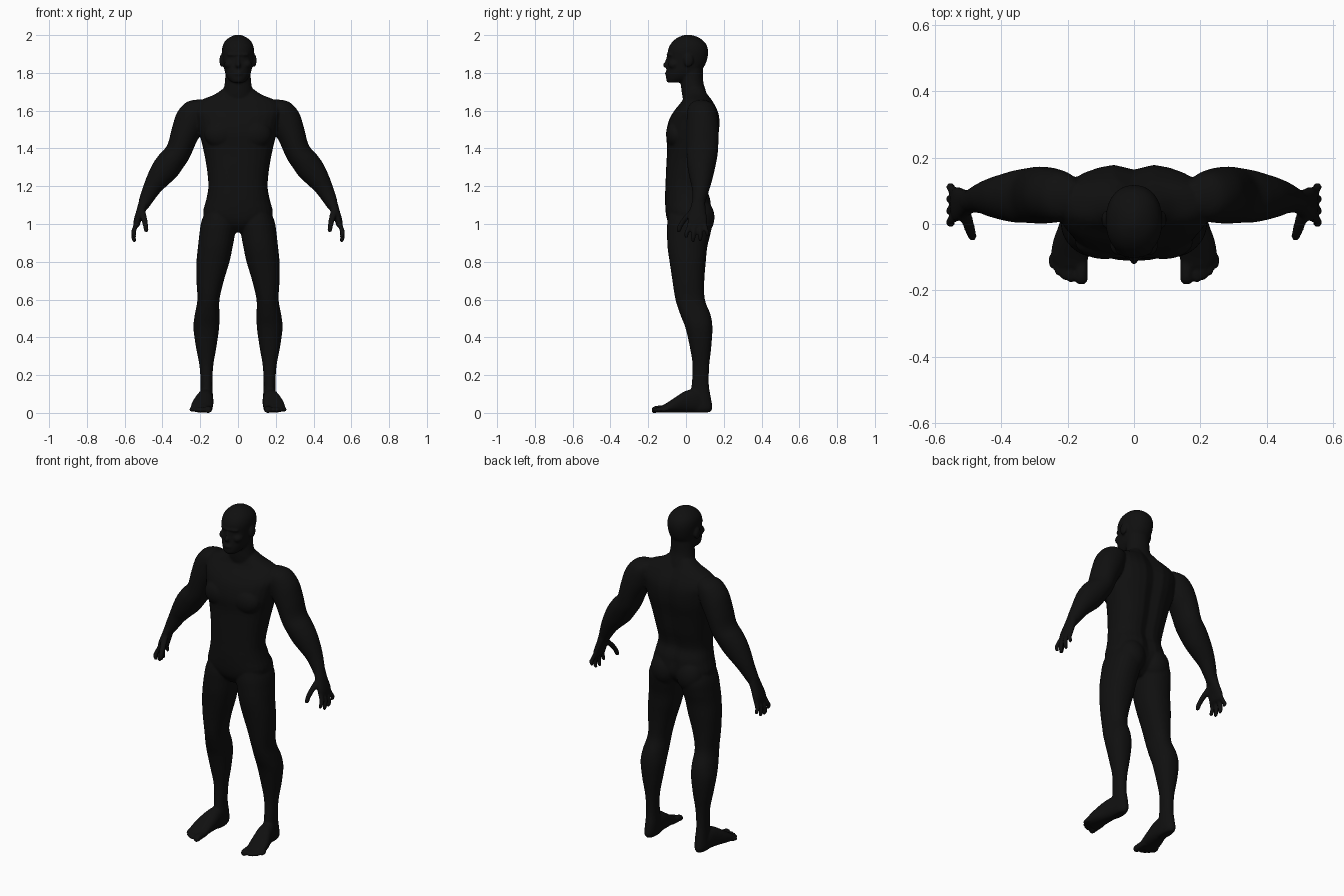
import bpy, bmesh, math
from mathutils import Vector, Matrix

X, Y, Z = Vector((1, 0, 0)), Vector((0, 1, 0)), Vector((0, 0, 1))
bm = bmesh.new()


def loft(stations, u=X, v=Y, power=2.0, segs=28, sub=4):
    """Closed tube through (centre, half width along u, half width along v), smoothed between stations."""
    data = [list(c) + [a, b] for c, a, b in stations]
    rows = []
    for i in range(len(data) - 1):
        p0, p1, p2, p3 = data[max(i - 1, 0)], data[i], data[i + 1], data[min(i + 2, len(data) - 1)]
        for k in range(sub):
            t = k / sub
            rows.append([0.5 * (2 * q1 + (q2 - q0) * t + (2 * q0 - 5 * q1 + 4 * q2 - q3) * t * t
                                + (3 * q1 - q0 - 3 * q2 + q3) * t ** 3)
                         for q0, q1, q2, q3 in zip(p0, p1, p2, p3)])
    rows.append(data[-1])
    rings, faces = [], []
    for x, y, z, a, b in rows:
        ring = []
        for k in range(segs):
            t = 2 * math.pi * k / segs
            c, s = math.cos(t), math.sin(t)
            c = math.copysign(abs(c) ** (2 / power), c)
            s = math.copysign(abs(s) ** (2 / power), s)
            ring.append(bm.verts.new(Vector((x, y, z)) + u * c * max(a, .002) + v * s * max(b, .002)))
        rings.append(ring)
    for r, q in zip(rings, rings[1:]):
        for k in range(segs):
            n = (k + 1) % segs
            faces.append(bm.faces.new((r[k], r[n], q[n], q[k])))
    faces += [bm.faces.new(rings[0]), bm.faces.new(rings[-1])]
    bmesh.ops.recalc_face_normals(bm, faces=faces)
    return [w for r in rings for w in r]


def bounds(rows, power=2.0):
    """Horizontal sections given as (z, x min, x max, y front, y back)."""
    return loft([(((x0 + x1) / 2, (y0 + y1) / 2, z), (x1 - x0) / 2, (y1 - y0) / 2)
                 for z, x0, x1, y0, y1 in rows], power=power)


def blob(centre, size):
    m = Matrix.Translation(centre) @ Matrix.Diagonal((*size, 1))
    bmesh.ops.create_uvsphere(bm, u_segments=24, v_segments=16, radius=1, matrix=m)


# leg: hip, thigh, knee, calf, ankle
bounds([(1.10, .03, .155, -.08, .11), (1.02, .004, .192, -.098, .14), (.95, .015, .204, -.1, .13),
        (.88, .028, .212, -.098, .113), (.8, .045, .22, -.087, .105), (.7, .075, .22, -.072, .097),
        (.6, .098, .215, -.056, .1), (.52, .098, .229, -.03, .13), (.45, .1, .236, -.003, .14),
        (.35, .114, .223, .02, .134), (.25, .131, .204, .035, .123), (.15, .136, .198, .03, .121),
        (.08, .132, .2, .02, .132), (.025, .134, .202, .0, .14), (.003, .145, .19, .015, .125)], 2.2)

# foot: (y, x min, x max, height)
loft([(((a + b) / 2, y, h / 2 + .002), (b - a) / 2, h / 2)
      for y, a, b, h in [(.11, .145, .19, .06), (.06, .133, .208, .12), (.0, .13, .225, .115),
                         (-.05, .132, .243, .085), (-.1, .137, .25, .052), (-.13, .145, .235, .035)]],
     X, Z, 2.3)
# toes: (base x, tip x, tip y, radius)
for bx, tx, ty, r in [(.158, .158, -.181, .019), (.187, .19, -.176, .012), (.205, .209, -.168, .012),
                      (.222, .228, -.155, .011), (.237, .246, -.133, .011)]:
    loft([((bx, -.09, .022), r, r), ((tx, ty + .035, .02), r, r), ((tx, ty + .01, .016), r, r * .9),
          ((tx, ty, .014), r * .5, r * .5)], X, Z)

# arm: shoulder, upper arm, elbow, forearm, wrist
loft([((.17, .08, 1.645), .03, .04), ((.212, .083, 1.615), .065, .072), ((.25, .086, 1.55), .083, .083),
      ((.285, .087, 1.47), .075, .086), ((.315, .086, 1.385), .068, .083), ((.352, .083, 1.335), .072, .079),
      ((.388, .081, 1.285), .072, .07), ((.425, .08, 1.235), .06, .059), ((.458, .078, 1.185), .047, .046),
      ((.494, .068, 1.115), .034, .034), ((.503, .064, 1.09), .026, .03)],
     Vector((.866, 0, .5)), Y)

# palm, fingers and thumb
loft([((.492, .068, 1.13), .03, .033), ((.512, .062, 1.075), .025, .042), ((.53, .06, 1.025), .021, .052),
      ((.538, .06, .99), .016, .048), ((.54, .06, .98), .008, .04)], X, Y, 2.3)
for by, ty, tz in [(.022, .002, .925), (.047, .038, .903), (.073, .076, .908), (.097, .113, .935)]:
    my = (by + ty) / 2
    loft([((.532, by, 1.01), .013, .013), ((.55, my, .97), .013, .013), ((.553, ty, tz + .025), .012, .012),
          ((.549, ty, tz + .008), .01, .01), ((.548, ty, tz), .005, .005)])
loft([((.51, .04, 1.075), .018, .02), ((.498, -.002, 1.03), .017, .018), ((.489, -.03, .99), .014, .015),
      ((.486, -.038, .965), .012, .012), ((.485, -.04, .955), .005, .005)])

# chest muscle, buttock, ear, cheekbone
blob((.088, -.052, 1.475), (.09, .054, .075))
blob((.085, .078, 1.035), (.082, .073, .095))
blob((.087, .014, 1.865), (.011, .025, .034))
blob((.045, -.062, 1.845), (.028, .033, .025))

# mirror the side parts
geom = bmesh.ops.duplicate(bm, geom=bm.verts[:] + bm.edges[:] + bm.faces[:])["geom"]
bmesh.ops.scale(bm, vec=(-1, 1, 1), verts=[g for g in geom if isinstance(g, bmesh.types.BMVert)])
bmesh.ops.reverse_faces(bm, faces=[g for g in geom if isinstance(g, bmesh.types.BMFace)])

# torso: (z, half width, y front, y back), with a groove along the spine
torso = bounds([(z, -w, w, f, b) for z, w, f, b in [
    (.955, .03, -.05, .06), (1.0, .13, -.09, .11), (1.05, .184, -.106, .135), (1.13, .168, -.111, .133),
    (1.2, .157, -.109, .114), (1.3, .166, -.105, .138), (1.4, .185, -.1, .158), (1.48, .204, -.105, .177),
    (1.55, .218, -.09, .181), (1.6, .23, -.062, .17), (1.65, .205, -.022, .143), (1.685, .125, -.008, .12),
    (1.72, .075, .0, .1)]], 2.35)
for w in torso:
    if w.co.y > 0 and w.co.z > 1:
        w.co.y -= .018 * math.exp(-(w.co.x / .03) ** 2) * min(1, (w.co.z - 1) / .1)

# neck and head
bounds([(z, -w, w, f, b) for z, w, f, b in [
    (1.6, .09, .0, .12), (1.68, .082, -.02, .112), (1.75, .07, -.028, .092), (1.82, .066, -.03, .09)]])
bounds([(z, -w, w, f, b) for z, w, f, b in [
    (1.748, .028, -.098, -.04), (1.765, .05, -.105, .02), (1.8, .068, -.105, .07), (1.84, .076, -.1, .1),
    (1.88, .082, -.096, .114), (1.92, .085, -.096, .117), (1.955, .077, -.08, .105), (1.982, .054, -.052, .076),
    (1.997, .026, -.02, .043), (2.002, .005, .005, .015)]], 2.2)

# nose, brow and lips
blob((0, -.104, 1.842), (.014, .018, .016))
blob((0, -.096, 1.862), (.009, .013, .026))
blob((0, -.078, 1.896), (.058, .025, .011))
blob((0, -.1, 1.797), (.026, .012, .011))

mesh = bpy.data.meshes.new("body")
bm.to_mesh(mesh)
bm.free()
body = bpy.data.objects.new("body", mesh)
bpy.context.collection.objects.link(body)

black = bpy.data.materials.new("black")
black.diffuse_color = (.005, .005, .005, 1)
mesh.materials.append(black)

# fuse the parts into one smooth skin
fuse = body.modifiers.new("fuse", 'REMESH')
fuse.mode = 'VOXEL'
fuse.voxel_size = .006
fuse.use_smooth_shade = True
soften = body.modifiers.new("soften", 'SMOOTH')
soften.factor = .5
soften.iterations = 5
